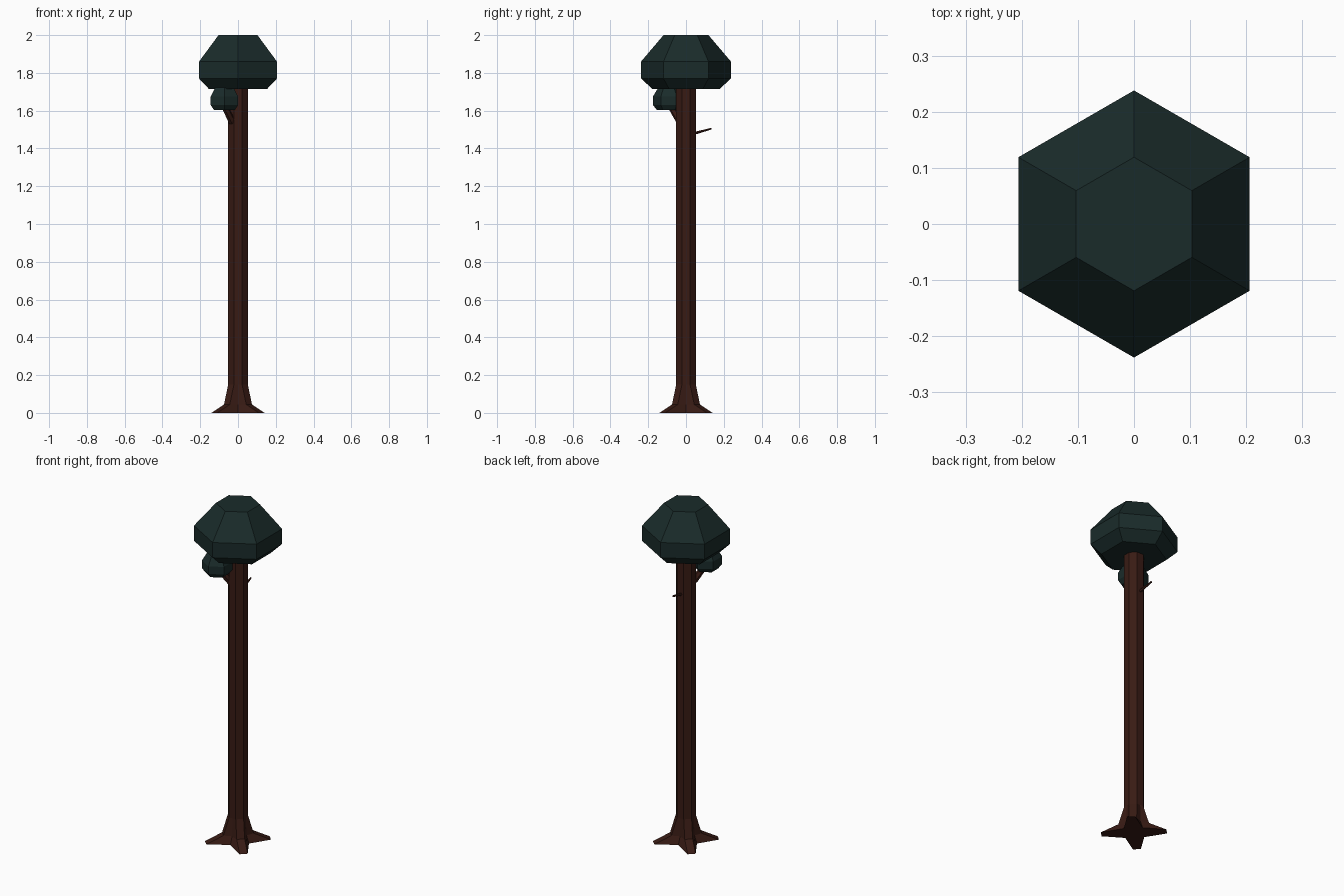
import bpy, bmesh, math
from mathutils import Vector

if "Cube" in bpy.data.objects:
    bpy.data.objects.remove(bpy.data.objects["Cube"])


def material(name, rgb):
    m = bpy.data.materials.new(name)
    m.diffuse_color = (*rgb, 1)
    m.use_nodes = True
    m.node_tree.nodes["Principled BSDF"].inputs["Base Color"].default_value = m.diffuse_color
    return m


BARK = material("bark", (0.04, 0.011, 0.007))
LEAF = material("leaf", (0.010, 0.024, 0.023))


def loft(name, rings, mat):
    """Skin a stack of equally sized rings and cap both ends."""
    bm = bmesh.new()
    loops = [[bm.verts.new(p) for p in ring] for ring in rings]
    n = len(loops[0])
    for a, b in zip(loops, loops[1:]):
        for i in range(n):
            j = (i + 1) % n
            bm.faces.new((a[i], a[j], b[j], b[i]))
    bm.faces.new(loops[0][::-1])
    bm.faces.new(loops[-1])
    bmesh.ops.recalc_face_normals(bm, faces=bm.faces)
    me = bpy.data.meshes.new(name)
    bm.to_mesh(me)
    bm.free()
    me.materials.append(mat)
    ob = bpy.data.objects.new(name, me)
    bpy.context.collection.objects.link(ob)
    return ob


def trunk_ring(z, reach, web, half=0.0215):
    """Four diagonal root faces at 'reach', joined by web points on the axes."""
    pts = []
    for k in range(4):
        a = k * math.pi / 2
        d = a + math.pi / 4
        out = Vector((math.cos(d), math.sin(d), 0))
        side = Vector((-math.sin(d), math.cos(d), 0))
        pts.append(Vector((math.cos(a) * web, math.sin(a) * web, z)))
        for s in (-half, half):
            pts.append(out * reach + side * s + Vector((0, 0, z)))
    return pts


def foliage(name, centre, z_levels):
    """Hexagonal clump from (z, radius) levels."""
    rings = []
    for z, r in z_levels:
        rings.append([(centre[0] + r * math.sin(i * math.pi / 3),
                       centre[1] + r * math.cos(i * math.pi / 3), z) for i in range(6)])
    return loft(name, rings, LEAF)


def branch(name, start, end, r0, r1, sides=6):
    start, end = Vector(start), Vector(end)
    q = (end - start).to_track_quat('Z', 'Y')
    rings = []
    for c, r in ((start, r0), (end, r1)):
        rings.append([c + q @ Vector((r * math.cos(2 * math.pi * i / sides),
                                      r * math.sin(2 * math.pi * i / sides), 0))
                      for i in range(sides)])
    return loft(name, rings, BARK)


# Octagonal trunk flaring into four diagonal roots
loft("trunk_and_roots", [
    trunk_ring(0.0, 0.177, 0.072),
    trunk_ring(0.045, 0.083, 0.056),
    trunk_ring(0.15, 0.052, 0.052),
    trunk_ring(1.74, 0.052, 0.052)], BARK)

# Main crown and small side clump
foliage("crown", (0, 0), [(1.715, 0.178), (1.77, 0.238), (1.86, 0.238), (2.0, 0.119)])
foliage("side_clump", (-0.072, -0.091),
        [(1.603, 0.063), (1.63, 0.084), (1.675, 0.084), (1.745, 0.042)])

# Branch carrying the clump, and a bare twig at the back
branch("clump_branch", (-0.03, -0.03, 1.54), (-0.075, -0.085, 1.63), 0.02, 0.016)
branch("bare_twig", (0, 0.03, 1.476), (-0.01, 0.135, 1.505), 0.009, 0.005)
